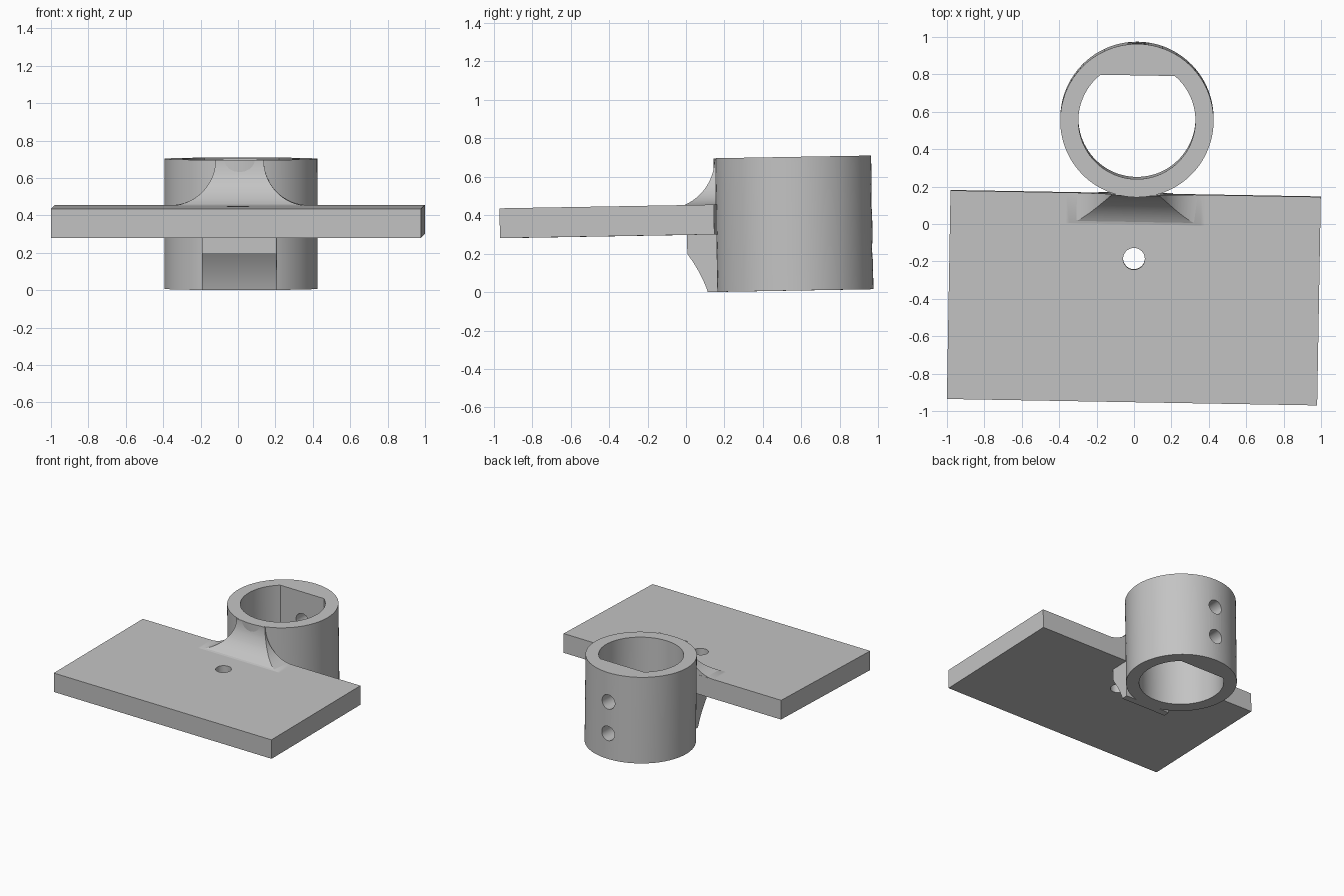
import bpy, bmesh
from math import sin, cos, pi, radians, asin
from mathutils import Matrix

cube = bpy.data.objects.get("Cube")
if cube:
    bpy.data.objects.remove(cube, do_unlink=True)

grey = bpy.data.materials.new("plain grey")
grey.use_nodes = True
grey.diffuse_color = (0.55, 0.55, 0.55, 1)
grey.node_tree.nodes["Principled BSDF"].inputs["Base Color"].default_value = (0.55, 0.55, 0.55, 1)

# The whole bracket sits at a slight tilt and turn
TILT = Matrix.Rotation(radians(-1), 4, 'Z') @ Matrix.Rotation(radians(1), 4, 'X')
MID = 0.006
PLATE_TOP, PLATE_BOTTOM, PLATE_BACK = 0.452, 0.297, 0.17
RING_Y, RING_R, BORE_R, RING_TOP = 0.565, 0.41, 0.313, 0.693
HOLE_R = 0.058


def prism(name, points, lo, hi, axis):
    """Extrude a closed 2D outline along an axis."""
    place = {'x': lambda u, v, w: (w, u, v),
             'y': lambda u, v, w: (u, w, v),
             'z': lambda u, v, w: (u, v, w)}[axis]
    bm = bmesh.new()
    rings = [[bm.verts.new(place(u, v, w)) for u, v in points] for w in (lo, hi)]
    bm.faces.new(rings[0])
    bm.faces.new(rings[1])
    n = len(points)
    for i in range(n):
        j = (i + 1) % n
        bm.faces.new((rings[0][i], rings[0][j], rings[1][j], rings[1][i]))
    bmesh.ops.recalc_face_normals(bm, faces=bm.faces)
    mesh = bpy.data.meshes.new(name)
    bm.to_mesh(mesh)
    bm.free()
    mesh.materials.append(grey)
    obj = bpy.data.objects.new(name, mesh)
    bpy.context.collection.objects.link(obj)
    obj.matrix_world = TILT
    return obj


def arc(cx, cy, r, a0, a1, steps):
    angles = [a0 + (a1 - a0) * i / steps for i in range(steps + 1)]
    return [(cx + r * cos(a), cy + r * sin(a)) for a in angles]


def circle(cx, cy, r, steps=64):
    return arc(cx, cy, r, 0, 2 * pi, steps)[:-1]


def activate(obj):
    bpy.ops.object.select_all(action='DESELECT')
    obj.select_set(True)
    bpy.context.view_layer.objects.active = obj


def combine(obj, tool, operation='DIFFERENCE'):
    bpy.context.view_layer.update()
    mod = obj.modifiers.new("shape", 'BOOLEAN')
    mod.operation, mod.solver, mod.object = operation, 'EXACT', tool
    activate(obj)
    bpy.ops.object.modifier_apply(modifier=mod.name)
    bpy.data.objects.remove(tool, do_unlink=True)


def rect(u0, u1, v0, v1):
    return [(u0, v0), (u1, v0), (u1, v1), (u0, v1)]


# Flat plate with one hole
plate = prism("plate", rect(MID - 0.99, MID + 0.99, -0.945, PLATE_BACK),
              PLATE_BOTTOM, PLATE_TOP, 'z')
combine(plate, prism("plate_hole", circle(0.003, -0.178, HOLE_R), 0, 1, 'z'))

# Collar with a D-shaped bore
collar = prism("collar", circle(MID, RING_Y, RING_R, 96), -0.002, RING_TOP, 'z')
flat = asin(0.242 / BORE_R)
bore = arc(MID, RING_Y, BORE_R, pi - flat, 2 * pi + flat, 80)
combine(collar, prism("bore", bore, -1, 2, 'z'))

# Two screw holes through the thick back wall
for z in (0.203, 0.457):
    combine(collar, prism("screw_hole", circle(MID, z, HOLE_R, 40), RING_Y, 1.3, 'y'))

# Upper gusset: concave from the side and flared from the front
back = PLATE_BACK - 0.001
side = arc(-0.1, RING_TOP, 0.263, -asin(0.241 / 0.263), 0, 20)
side = [(side[0][0], 0.43)] + side + [(back, RING_TOP), (back, 0.43)]
upper_gusset = prism("upper_gusset", side, -0.5, 0.5, 'x')
flare = arc(0.37, RING_TOP, 0.241, pi, 1.5 * pi, 20) + [(0.37, 0.42)]
front = [(MID + x, z) for x, z in flare] + [(MID - x, z) for x, z in reversed(flare)]
combine(upper_gusset, prism("flare", front, -0.5, 0.5, 'y'), 'INTERSECT')

# Lower gusset: vertical face, then a shallow hollow curve to the foot
hollow = [(0.014 + 0.103 * t + 0.04 * t * (1 - t), 0.2 * (1 - t) - 0.002)
          for t in [i / 12 for i in range(13)]]
lower = [(0.014, 0.31)] + hollow + [(back, -0.002), (back, 0.31)]
lower_gusset = prism("lower_gusset", lower, MID - 0.2, MID + 0.2, 'x')

for obj in (plate, collar, upper_gusset, lower_gusset):
    activate(obj)
    bpy.ops.object.shade_smooth_by_angle(angle=radians(30))
